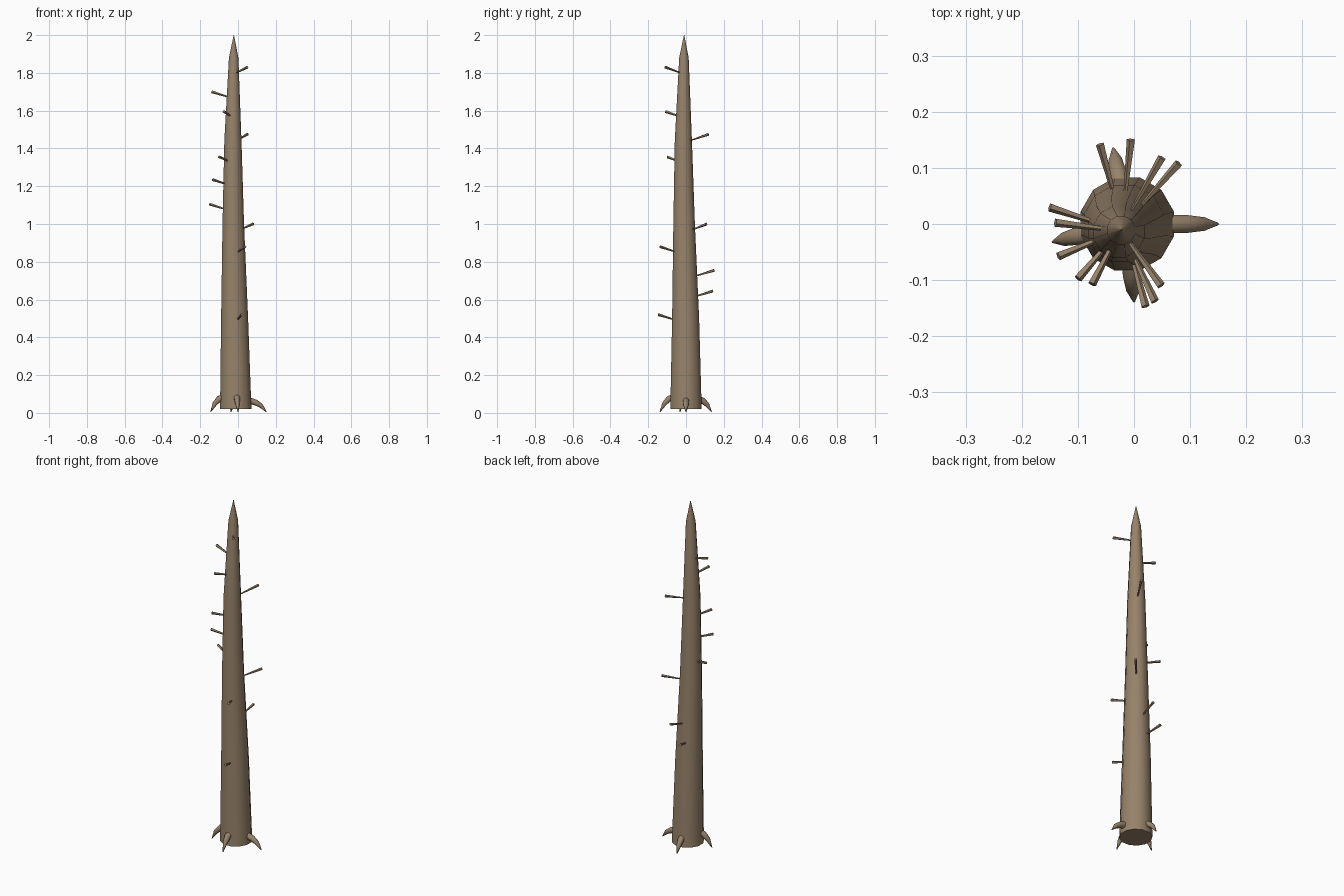
import bpy, bmesh, math
from mathutils import Vector

cube = bpy.data.objects.get("Cube")
if cube:
    bpy.data.objects.remove(cube)

bark = bpy.data.materials.new("brown bark")
bark.use_nodes = True
color = (0.31, 0.225, 0.145, 1)
bark.diffuse_color = color
bsdf = next(n for n in bark.node_tree.nodes if n.type == "BSDF_PRINCIPLED")
bsdf.inputs["Base Color"].default_value = color
bsdf.inputs["Roughness"].default_value = 0.9


def tube(name, points, radii, sides, level=False):
    """Skin rings along a path; level keeps the rings horizontal."""
    bm = bmesh.new()
    pts = [Vector(p) for p in points]
    rings = []
    for i, (p, r) in enumerate(zip(pts, radii)):
        t = (pts[min(i + 1, len(pts) - 1)] - pts[max(i - 1, 0)]).normalized()
        side = Vector((1, 0, 0)) if level else t.cross(Vector((0, 0, 1))).normalized()
        up = Vector((0, 1, 0)) if level else side.cross(t)
        angles = [math.tau * (k + 0.5) / sides for k in range(sides)]
        rings.append([bm.verts.new(p + r * (math.cos(a) * side + math.sin(a) * up))
                      for a in angles])
    for lower, upper in zip(rings, rings[1:]):
        for k in range(sides):
            j = (k + 1) % sides
            bm.faces.new((lower[k], lower[j], upper[j], upper[k]))
    bm.faces.new(rings[0][::-1])
    bm.faces.new(rings[-1])
    bmesh.ops.recalc_face_normals(bm, faces=bm.faces)
    mesh = bpy.data.meshes.new(name)
    bm.to_mesh(mesh)
    bm.free()
    mesh.materials.append(bark)
    obj = bpy.data.objects.new(name, mesh)
    bpy.context.collection.objects.link(obj)
    bpy.ops.object.select_all(action="DESELECT")
    obj.select_set(True)
    bpy.context.view_layer.objects.active = obj
    bpy.ops.object.shade_smooth_by_angle(angle=math.radians(50))
    return obj


# Trunk: slightly leaning taper ending in a sharp point
trunk = [(-0.012, 0, 0.02), (-0.018, -0.002, 0.5), (-0.025, -0.01, 1.0),
         (-0.027, -0.014, 1.44), (-0.023, -0.011, 1.88), (-0.022, -0.01, 2.0)]
tube("trunk", trunk, [0.086, 0.074, 0.059, 0.047, 0.026, 0.001], 12, level=True)


def trunk_axis(z):
    for a, b in zip(trunk, trunk[1:]):
        if z <= b[2]:
            return Vector(a).lerp(Vector(b), (z - a[2]) / (b[2] - a[2]))


# Broken branch stubs, widening towards the outer end
stub_tips = [(0.048, -0.11, 1.83), (-0.14, 0.003, 1.70), (-0.075, -0.107, 1.595),
             (0.05, 0.118, 1.475), (-0.1, -0.097, 1.355), (-0.135, -0.057, 1.235),
             (-0.15, 0.03, 1.105), (0.08, 0.108, 1.0), (0.037, -0.138, 0.88),
             (-0.005, 0.15, 0.755), (-0.06, 0.142, 0.645), (0.02, -0.147, 0.52)]
for i, tip in enumerate(stub_tips):
    tip = Vector(tip)
    out = tip - trunk_axis(tip.z)
    out.z = 0
    out.normalize()
    inner = tip - out * 0.11 - Vector((0, 0, 0.033))
    tube(f"branch_stub_{i + 1}", [inner, tip], [0.003, 0.008], 5)

# Claw-like roots: tip, and height where the root leaves the trunk
for i, (x, y, top) in enumerate([(0.15, 0, 0.065), (-0.037, 0.135, 0.075),
                                 (-0.145, -0.032, 0.085), (0, -0.138, 0.085)]):
    tip = Vector((x, y, 0.005))
    base = Vector((-0.012, 0, 0))
    out = Vector((x, y, 0)) - base
    path = [base + out * f + Vector((0, 0, z)) for f, z in
            [(0.45, top), (0.65, top - 0.01), (0.83, top * 0.58)]] + [tip]
    tube(f"root_{i + 1}", path, [0.018, 0.017, 0.013, 0.002], 8)
